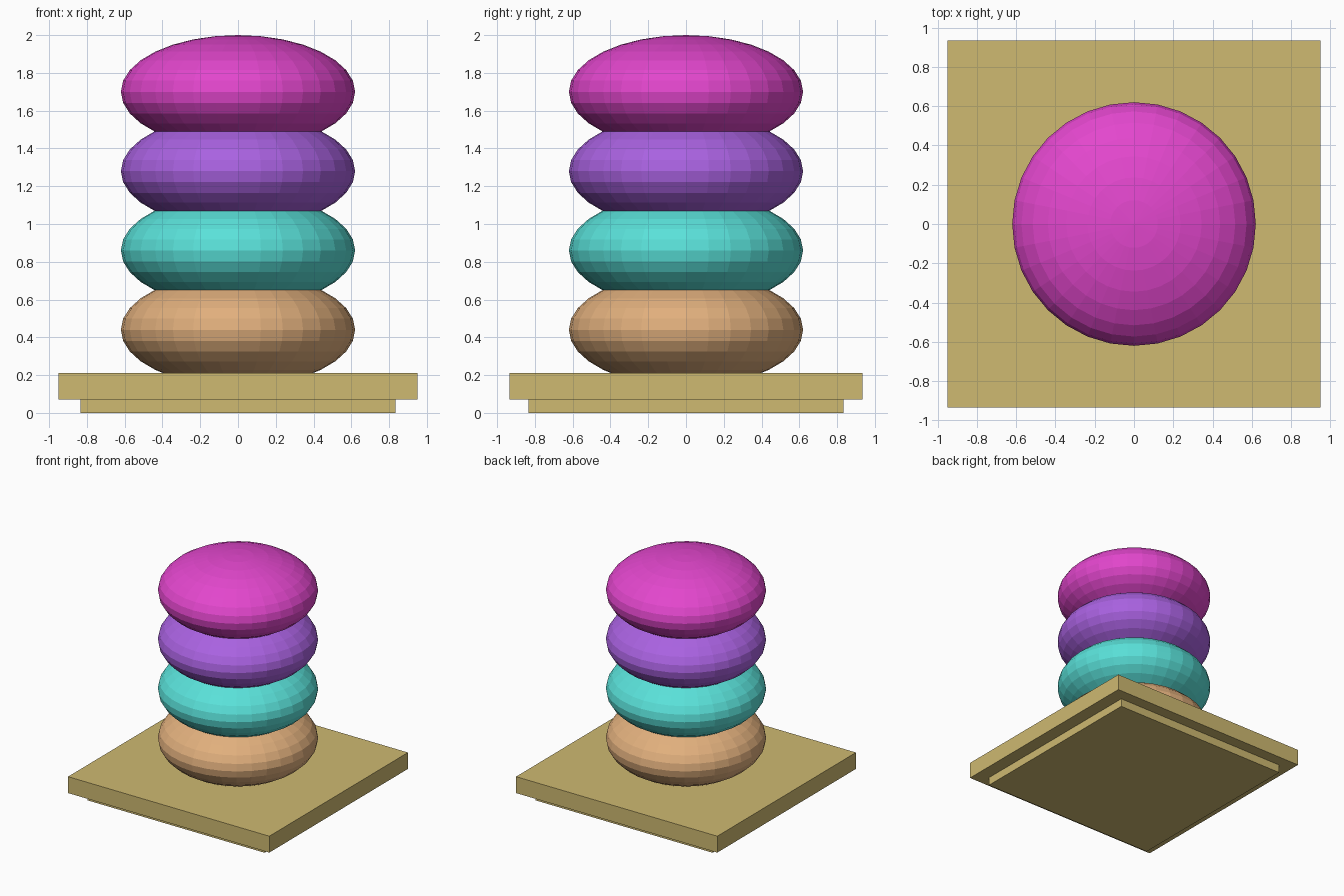
import bpy

if "Cube" in bpy.data.objects:
    bpy.data.objects.remove(bpy.data.objects["Cube"])


def paint(obj, name, rgb):
    # sRGB 0-255 to linear colour
    mat = bpy.data.materials.new(name)
    mat.diffuse_color = [(c / 255) ** 2.2 for c in rgb] + [1]
    mat.use_nodes = True
    mat.node_tree.nodes["Principled BSDF"].inputs["Base Color"].default_value = mat.diffuse_color
    obj.data.materials.append(mat)


def slab(name, size, z):
    bpy.ops.mesh.primitive_cube_add(size=1, location=(0, 0, z))
    obj = bpy.context.object
    obj.name = name
    obj.scale = size
    bpy.ops.object.transform_apply(location=False, rotation=False, scale=True)
    paint(obj, name + "_sand", (205, 184, 112))


def cushion(name, z, rgb):
    bpy.ops.mesh.primitive_uv_sphere_add(segments=32, ring_count=16, radius=1, location=(0, 0, z))
    obj = bpy.context.object
    obj.name = name
    obj.scale = (0.62, 0.62, 0.30)
    bpy.ops.object.transform_apply(location=False, rotation=False, scale=True)
    paint(obj, name + "_colour", rgb)


# Stepped square base
slab("base_foot", (1.67, 1.67, 0.07), 0.035)
slab("base_plate", (1.90, 1.87, 0.14), 0.14)

# Stack of overlapping flattened balls
stack = [("bottom_ball", (224, 174, 124)), ("lower_ball", (90, 224, 216)),
         ("upper_ball", (168, 98, 224)), ("top_ball", (226, 72, 204))]
for i, (name, rgb) in enumerate(stack):
    cushion(name, 0.44 + 0.42 * i, rgb)
